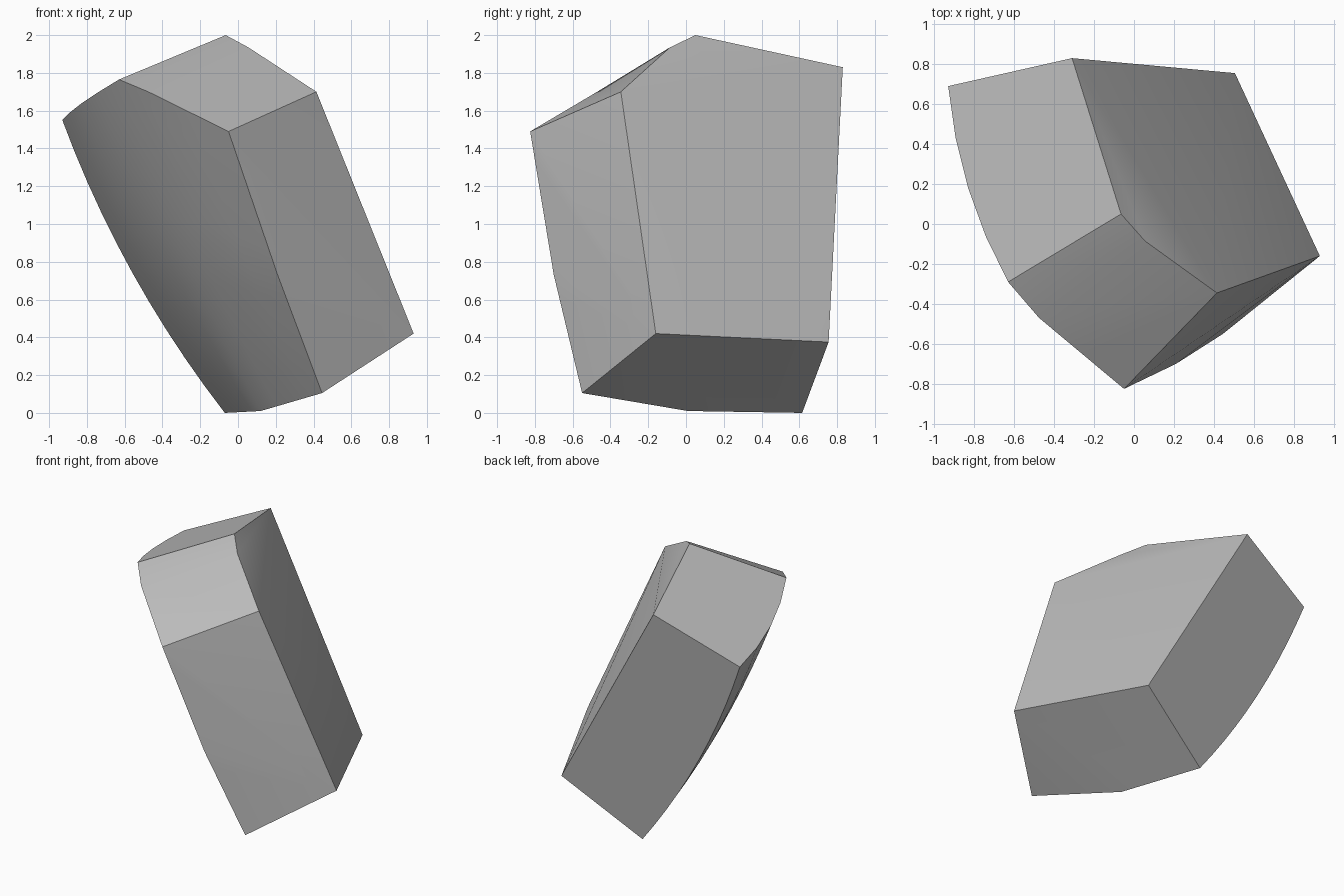
import bpy, bmesh, math
from mathutils import Vector as V

if "Cube" in bpy.data.objects:
    bpy.data.objects.remove(bpy.data.objects["Cube"])

stone = bpy.data.materials.new("stone grey")
stone.use_nodes = True
GREY = (0.5, 0.5, 0.5, 1)
stone.diffuse_color = GREY
stone.node_tree.nodes["Principled BSDF"].inputs["Base Color"].default_value = GREY

# Corners of the block
top_back, top_left = V((-0.31, 0.83, 1.83)), V((-0.93, 0.69, 1.55))
top_mid, top_front = V((-0.065, 0.05, 2.0)), V((-0.63, -0.29, 1.765))
ridge, rim = V((0.055, -0.085, 1.935)), V((-0.475, -0.47, 1.70))
side_top, front_top = V((0.415, -0.345, 1.70)), V((-0.05, -0.825, 1.49))
side_low, front_mid = V((0.93, -0.16, 0.42)), V((0.21, -0.70, 0.73))
front_low, base_mid = V((0.445, -0.55, 0.105)), V((0.12, 0.01, 0.01))
base_back, back_low = V((-0.07, 0.615, 0.0)), V((0.505, 0.755, 0.375))

def arc(a, b, bulge, n):
    """Shallow curve from a to b, pushed out by bulge at its middle."""
    return [a.lerp(b, i / n) + bulge * (4 * (i / n) * (1 - i / n)) for i in range(n + 1)]

def bent(a, m, b, t):
    """Two-segment line through m."""
    return a.lerp(m, 2 * t) if t < 0.5 else m.lerp(b, 2 * t - 1)

# Boundary lines of the rounded outer side
COLS, ROWS = 8, 10
top = arc(top_left, top_front, V((-0.05, -0.02, -0.02)), 4)
top += [top_front.lerp(rim, 0.5), rim, rim.lerp(front_top, 0.5), front_top]
left = arc(top_left, base_back, V((-0.06, -0.014, -0.032)), ROWS)
right = [bent(front_top, front_mid, front_low, j / ROWS) for j in range(ROWS + 1)]
base = [bent(base_back, base_mid, front_low, i / COLS) for i in range(COLS + 1)]

def patch_point(i, j):
    """Blend the four boundary lines."""
    u, v = i / COLS, j / ROWS
    across = left[j].lerp(right[j], u)
    down = top[i].lerp(base[i], v)
    corners = top[0].lerp(top[-1], u).lerp(base[0].lerp(base[-1], u), v)
    return across + down - corners

bm = bmesh.new()
grid = [[bm.verts.new(patch_point(i, j)) for i in range(COLS + 1)] for j in range(ROWS + 1)]
for j in range(ROWS):
    for i in range(COLS):
        bm.faces.new((grid[j][i], grid[j + 1][i], grid[j + 1][i + 1], grid[j][i + 1]))

# Broken flat sides
J, C, P, D, F, K = [bm.verts.new(p) for p in
                    (top_back, top_mid, ridge, side_top, side_low, back_low)]
upper, lower = grid[0], grid[-1]
west, east = [r[0] for r in grid], [r[-1] for r in grid]
half = ROWS // 2
for loop in (
    [J, C] + upper[4::-1],               # top
    [C, P] + upper[6:3:-1],              # upper front slope
    [P, D] + upper[:5:-1],
    [J] + west + [K],                    # back
    [K] + lower[:5] + [F],               # underside
    [F] + lower[4:],
    [D, F, east[0]],                     # front side
    [F] + east[:half + 1],
    [F] + east[half:],
    [J, D, P], [J, P, C],                # right side
    [J, K, D], [K, F, D],
):
    bm.faces.new(loop)
bmesh.ops.recalc_face_normals(bm, faces=bm.faces)

mesh = bpy.data.meshes.new("stone_block")
bm.to_mesh(mesh)
bm.free()
mesh.materials.append(stone)
block = bpy.data.objects.new("stone_block", mesh)
bpy.context.collection.objects.link(block)
bpy.ops.object.select_all(action='DESELECT')
block.select_set(True)
bpy.context.view_layer.objects.active = block
bpy.ops.object.shade_smooth_by_angle(angle=math.radians(30))
